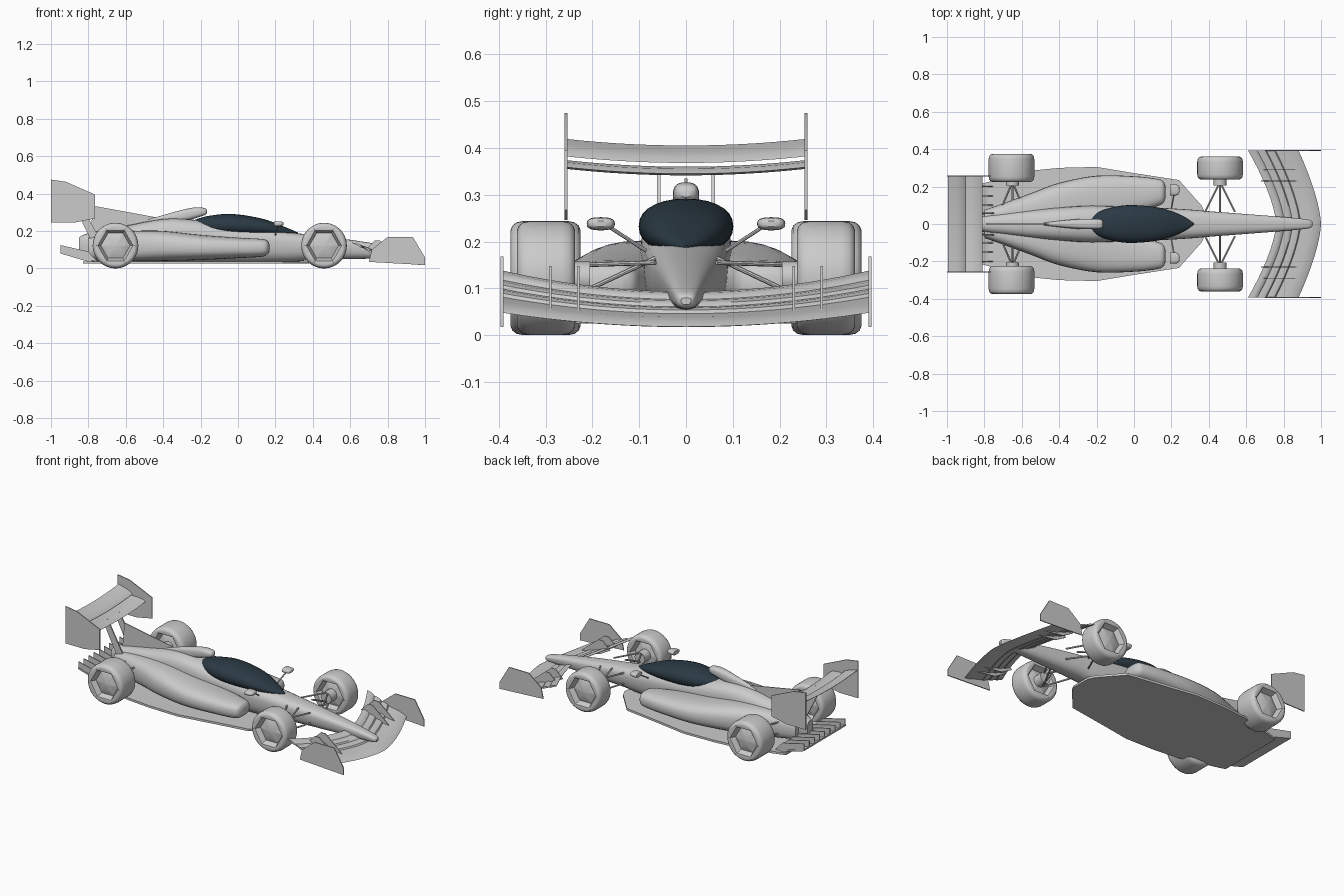
import bpy
import bmesh
import math
from mathutils import Vector

default_cube = bpy.data.objects.get("Cube")
if default_cube:
    bpy.data.objects.remove(default_cube, do_unlink=True)


def make_material(name, colour):
    material = bpy.data.materials.new(name)
    material.use_nodes = True
    material.diffuse_color = colour
    material.node_tree.nodes["Principled BSDF"].inputs["Base Color"].default_value = colour
    return material


GREY = make_material("light grey", (0.6, 0.6, 0.6, 1))
GLASS = make_material("dark blue glass", (0.024, 0.042, 0.058, 1))
SIDES = (("near", -1), ("far", 1))
parts = []


def loft(name, rings, material=GREY):
    """Skin a list of equal rings and cap both ends."""
    bm = bmesh.new()
    loops = [[bm.verts.new(point) for point in ring] for ring in rings]
    count = len(loops[0])
    for first, second in zip(loops, loops[1:]):
        for i in range(count):
            j = (i + 1) % count
            bm.faces.new((first[i], first[j], second[j], second[i]))
    bm.faces.new(loops[0])
    bm.faces.new(loops[-1])
    bmesh.ops.recalc_face_normals(bm, faces=bm.faces)
    mesh = bpy.data.meshes.new(name)
    bm.to_mesh(mesh)
    bm.free()
    mesh.materials.append(material)
    part = bpy.data.objects.new(name, mesh)
    bpy.context.collection.objects.link(part)
    parts.append(part)
    return part


def refine(rows, steps=5):
    """Catmull-Rom interpolation between rows of section values."""
    result = []
    for i in range(len(rows) - 1):
        before, start = rows[max(i - 1, 0)], rows[i]
        end, after = rows[i + 1], rows[min(i + 2, len(rows) - 1)]
        for step in range(steps):
            t = step / steps
            result.append([b + 0.5 * t * (c - a + t * (2 * a - 5 * b + 4 * c - d
                           + t * (3 * (b - c) + d - a)))
                           for a, b, c, d in zip(before, start, end, after)])
    return result + [list(rows[-1])]


def section(x, y, width, bottom, top, power=0.75, taper=0.0, count=28):
    """Rounded cross-section facing along x, narrowing below by taper."""
    ring = []
    for i in range(count):
        angle = math.tau * i / count
        c, s = math.cos(angle), math.sin(angle)
        side = math.copysign(abs(c) ** power, c) * width * (1 - taper * (1 - s) / 2)
        rise = math.copysign(abs(s) ** power, s)
        ring.append((x, y + side, (top + bottom + rise * (top - bottom)) / 2))
    return ring


def hull(name, rows, material=GREY, side=1, **shape):
    loft(name, [section(x, side * y, w, low, high, **shape)
                for x, y, w, low, high in refine(rows)], material)


def upright_plate(name, outline, y, thickness=0.006):
    loft(name, [[(x, y + offset, z) for x, z in outline]
                for offset in (-thickness / 2, thickness / 2)])


def rod(name, start, end, radius=0.005, count=8):
    start, end = Vector(start), Vector(end)
    turn = (end - start).to_track_quat('Z', 'Y')
    circle = [turn @ Vector((radius * math.cos(math.tau * i / count),
                             radius * math.sin(math.tau * i / count), 0))
              for i in range(count)]
    loft(name, [[point + offset for offset in circle] for point in (start, end)])


def wing(name, half_span, edges, thickness, stations=24):
    """Curved aerofoil; edges(u) gives leading and trailing x, z."""
    aerofoil = ((0, 0), (0.15, 0.6), (0.5, 0.6), (1, 0.1), (1, -0.1), (0.5, -0.2), (0.15, -0.4))
    rings = []
    for i in range(stations + 1):
        u = 2 * i / stations - 1
        lead_x, lead_z, trail_x, trail_z = edges(abs(u))
        rings.append([(lead_x + f * (trail_x - lead_x), u * half_span,
                       lead_z + f * (trail_z - lead_z) + h * thickness) for f, h in aerofoil])
    loft(name, rings)


# Main body from nose to tail: x, y, half width, bottom, top
hull("body", [
    (0.955, 0, 0.012, 0.065, 0.08), (0.93, 0, 0.027, 0.056, 0.095),
    (0.8, 0, 0.042, 0.054, 0.122), (0.6, 0, 0.06, 0.05, 0.153),
    (0.4, 0, 0.077, 0.045, 0.178), (0.3, 0, 0.087, 0.036, 0.19),
    (0.1, 0, 0.1, 0.03, 0.215), (-0.1, 0, 0.107, 0.03, 0.238),
    (-0.25, 0, 0.11, 0.03, 0.262), (-0.4, 0, 0.1, 0.03, 0.265),
    (-0.6, 0, 0.08, 0.03, 0.228), (-0.8, 0, 0.05, 0.04, 0.188),
    (-0.85, 0, 0.03, 0.06, 0.165)], taper=0.25)

# Canopy and air intake
hull("canopy", [
    (0.32, 0, 0.004, 0.183, 0.192), (0.25, 0, 0.048, 0.177, 0.222),
    (0.13, 0, 0.088, 0.175, 0.266), (-0.03, 0, 0.101, 0.175, 0.291),
    (-0.15, 0, 0.08, 0.185, 0.282), (-0.22, 0, 0.045, 0.21, 0.264),
    (-0.262, 0, 0.005, 0.235, 0.245)], GLASS, power=0.9)
hull("air_intake", [
    (-0.165, 0, 0.012, 0.295, 0.31), (-0.18, 0, 0.025, 0.284, 0.323),
    (-0.24, 0, 0.028, 0.265, 0.325), (-0.34, 0, 0.023, 0.24, 0.302),
    (-0.48, 0, 0.008, 0.22, 0.262)])
upright_plate("engine_fin", [(-0.79, 0.17), (-0.775, 0.335), (-0.43, 0.272),
                             (-0.3, 0.28), (-0.3, 0.2)], 0)

# Floor plate, symmetric outline
half_floor = [(0.38, 0.06), (0.36, 0.1), (0.24, 0.235), (0, 0.272), (-0.2, 0.305),
              (-0.4, 0.3), (-0.55, 0.285), (-0.78, 0.225), (-0.83, 0.21)]
floor_outline = half_floor + [(x, -y) for x, y in reversed(half_floor)]
loft("floor", [[(x, y, z) for x, y in floor_outline] for z in (0.025, 0.038)])

# Rear diffuser ramp and strakes
loft("diffuser", [[(-0.78, y, 0.03), (-0.78, y, 0.042), (-0.95, y, 0.09), (-0.95, y, 0.08)]
                  for y in (-0.205, 0.205)])
for i in range(-4, 5):
    upright_plate("diffuser_strake", [(-0.95, 0.08), (-0.95, 0.125), (-0.8, 0.09),
                                      (-0.75, 0.035)], i * 0.05)


# Front wing: four stacked swept elements
def front_edges(begin, end):
    def edges(u):
        lead, trail = 1 - 0.12 * u ** 1.5, 0.76 - 0.15 * u ** 1.5
        low, high = 0.018 + 0.03 * u * u, 0.092 + 0.045 * u * u
        values = []
        for f in (begin, end):
            values += [lead + f * (trail - lead), low + f ** 1.3 * (high - low)]
        return values
    return edges


for number, (begin, end) in enumerate([(0, 0.46), (0.45, 0.64), (0.63, 0.82), (0.81, 1)]):
    wing("front_wing_element", 0.392, front_edges(begin, end), 0.012)

# Rear wing: main plane and flap
wing("rear_wing_main", 0.256, lambda u: (-0.81, 0.345 + 0.014 * u * u,
                                         -0.93, 0.358 + 0.014 * u * u), 0.014)
wing("rear_wing_flap", 0.256, lambda u: (-0.9, 0.368 + 0.014 * u * u,
                                         -0.995, 0.404 + 0.014 * u * u), 0.012)


def hexagon_radius(radius, angle):
    sector = math.pi / 3
    return radius * math.cos(sector / 2) / math.cos(angle % sector - sector / 2)


def wheel(name, x, y, half_width, radius=0.122, count=48):
    """Rounded tyre with a hexagonal dished hub on both faces."""
    half = [(0.002, half_width - 0.02, True), (0.05, half_width - 0.025, True),
            (0.078, half_width - 0.035, True), (0.094, half_width - 0.003, True),
            (0.102, half_width, False), (0.112, half_width - 0.004, False),
            (0.119, half_width - 0.013, False), (radius, half_width - 0.028, False)]
    profile = half + [(r, -d, hexed) for r, d, hexed in reversed(half)]
    rings = []
    for r, depth, hexed in profile:
        ring = []
        for i in range(count):
            angle = math.tau * i / count
            reach = hexagon_radius(r, angle) if hexed else r
            ring.append((x + reach * math.cos(angle), y + depth, radius + reach * math.sin(angle)))
        rings.append(ring)
    loft(name, rings)


# Everything that repeats on both sides
for label, s in SIDES:
    hull("sidepod_" + label, [
        (0.168, 0.17, 0.035, 0.09, 0.13), (0.155, 0.17, 0.06, 0.073, 0.15),
        (0.12, 0.168, 0.074, 0.062, 0.158), (0, 0.155, 0.1, 0.055, 0.165),
        (-0.2, 0.13, 0.128, 0.045, 0.18), (-0.4, 0.1, 0.12, 0.04, 0.2),
        (-0.55, 0.075, 0.09, 0.04, 0.2), (-0.7, 0.05, 0.06, 0.045, 0.185),
        (-0.8, 0.03, 0.045, 0.05, 0.165)], side=s)

    wheel("front_wheel_" + label, 0.46, s * 0.299, 0.062)
    wheel("rear_wheel_" + label, -0.655, s * 0.3, 0.075)

    # Suspension arms and uprights
    for axle, x, spread, inner, hub in (("front", 0.46, 0.08, 0.065, 0.225),
                                        ("rear", -0.65, 0.07, 0.06, 0.225)):
        rod(axle + "_upright_" + label, (x, s * (hub - 0.02), 0.122),
            (x, s * (hub + 0.05), 0.122), 0.035, 16)
        for low, high in ((0.075, 0.09), (0.15, 0.155)):
            for direction in (-1, 1):
                rod(axle + "_suspension_arm_" + label, (x + direction * spread, s * inner, high),
                    (x, s * hub, low))
        rod(axle + "_push_rod_" + label, (x, s * inner, 0.165), (x, s * hub, 0.09))

    # Mirrors
    hull("mirror_" + label, [
        (0.243, 0.182, 0.012, 0.232, 0.244), (0.235, 0.182, 0.026, 0.227, 0.25),
        (0.21, 0.182, 0.03, 0.224, 0.252), (0.192, 0.182, 0.029, 0.225, 0.251)], side=s)
    rod("mirror_stalk_" + label, (0.2, s * 0.085, 0.18), (0.215, s * 0.165, 0.232), 0.004)

    # Wing end plates, fences and supports
    upright_plate("front_end_plate_" + label, [
        (0.7, 0.035), (0.715, 0.1), (0.8, 0.168), (0.935, 0.168), (1, 0.058), (1, 0.018)], s * 0.393)
    for y in (0.23, 0.29):
        upright_plate("front_wing_fence_" + label, [
            (0.89, 0.04), (0.75, 0.06), (0.68, 0.1), (0.73, 0.148), (0.76, 0.148)], s * y, 0.005)
    upright_plate("rear_end_plate_" + label, [
        (-1, 0.475), (-0.92, 0.463), (-0.765, 0.395), (-0.765, 0.267),
        (-0.87, 0.246), (-1, 0.246)], s * 0.256)
    upright_plate("rear_wing_support_" + label, [
        (-0.74, 0.16), (-0.79, 0.16), (-0.89, 0.36), (-0.85, 0.36)], s * 0.058, 0.008)

# Smooth shading with crisp edges
bpy.ops.object.select_all(action='DESELECT')
for part in parts:
    part.select_set(True)
bpy.context.view_layer.objects.active = parts[0]
bpy.ops.object.shade_smooth_by_angle(angle=math.radians(35))
